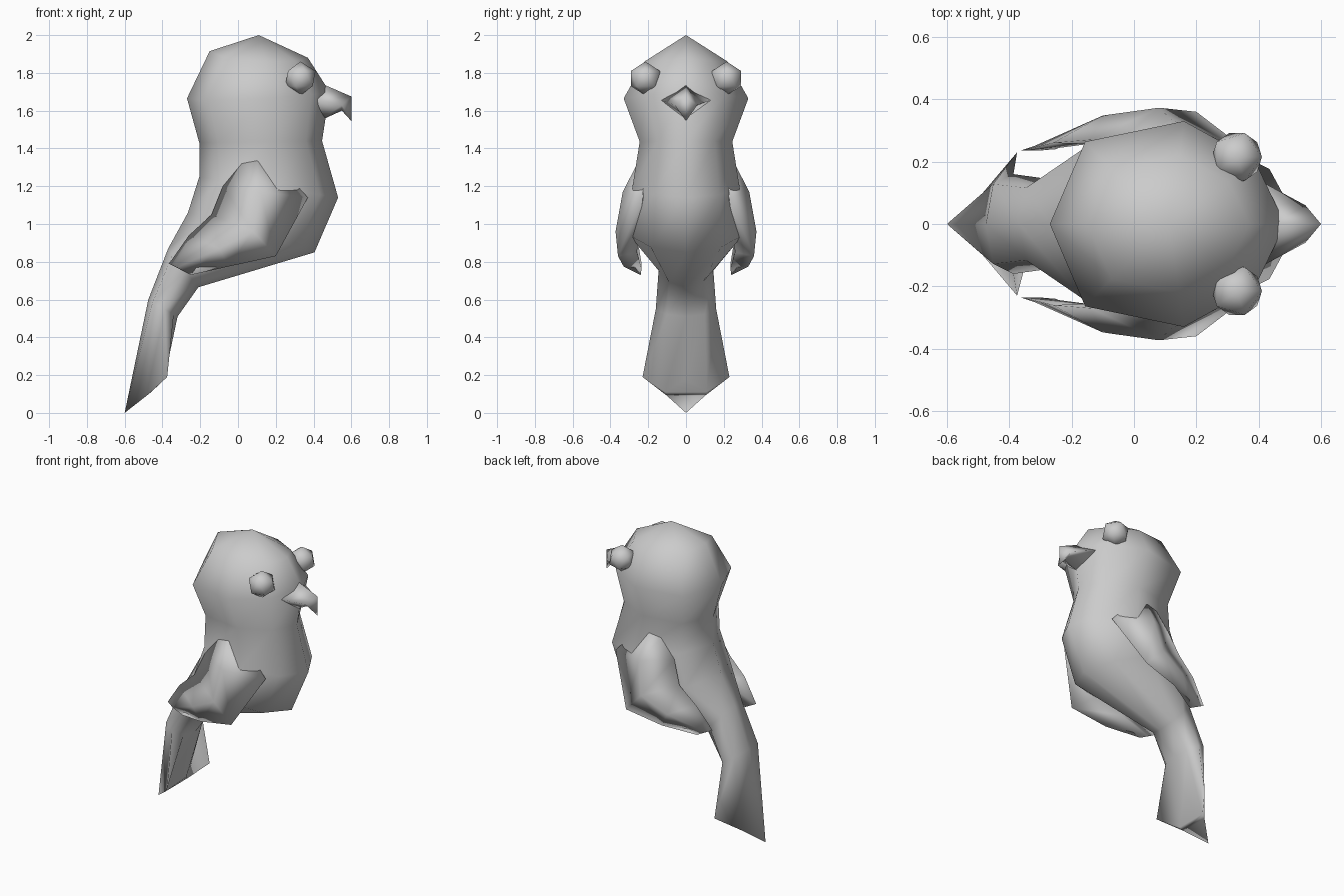
import bpy, bmesh
from mathutils import Vector

if "Cube" in bpy.data.objects:
    bpy.data.objects.remove(bpy.data.objects["Cube"])


def loft(name, rings, tip_start=None, tip_end=None):
    """Skin closed rings of equal length; ends become a point or a flat cap."""
    bm = bmesh.new()
    rows = [[bm.verts.new(p) for p in ring] for ring in rings]
    n = len(rows[0])
    for a, b in zip(rows, rows[1:]):
        for i in range(n):
            j = (i + 1) % n
            bm.faces.new((a[i], a[j], b[j], b[i]))
    for row, tip in ((rows[0], tip_start), (rows[-1], tip_end)):
        if tip:
            v = bm.verts.new(tip)
            for i in range(n):
                bm.faces.new((row[i], row[(i + 1) % n], v))
        else:
            bm.faces.new(row)
    bmesh.ops.recalc_face_normals(bm, faces=bm.faces)
    me = bpy.data.meshes.new(name)
    bm.to_mesh(me)
    bm.free()
    me.shade_smooth()
    ob = bpy.data.objects.new(name, me)
    bpy.context.collection.objects.link(ob)
    return ob


def mirrored(half):
    """Close a half ring (back to front) across y = 0."""
    return half + [(x, -y, z) for x, y, z in half[-2:0:-1]]


def body_ring(xb, zb, xf, zf, w, drop=0):
    half = []
    for t, s in ((0, 0), (.15, .8), (.57, 1), (.87, .62), (1, 0)):
        half.append((xb + (xf - xb) * t, w * s, zb + (zf - zb) * t - drop * s))
    return mirrored(half)


# Body, head and tail in one skin: back point, front point, half width
rings = [body_ring(*r) for r in (
    (-.15, 1.915, .37, 1.88, .22, .035),
    (-.27, 1.665, .485, 1.70, .33, .02),
    (-.205, 1.43, .445, 1.44, .245),
    (-.205, 1.25, .53, 1.14, .285),
    (-.265, 1.06, .405, .85, .30),
    (-.37, .87, -.21, .665, .145),
    (-.475, .60, -.32, .51, .16))]
# Fanned tail end with a pointed rear tip
rings.append(mirrored([(-.60, 0, 0), (-.485, .10, .09), (-.375, .23, .19),
                       (-.46, .11, .11), (-.39, 0, .18)]))
loft("body", rings, tip_start=(.11, 0, 2.0))

# Hooked beak
loft("beak", [
    mirrored([(.45, 0, 1.74), (.42, .13, 1.655), (.44, 0, 1.55)]),
    mirrored([(.60, 0, 1.675), (.55, .06, 1.63), (.55, 0, 1.60)])],
    tip_end=(.60, 0, 1.545))

# Wing sections: trailing edge, outer face, leading edge, inner face
wing = [
    [(.02, .24, 1.32), (.10, .25, 1.335), (.25, .22, 1.27), (.12, .15, 1.28)],
    [(-.08, .24, 1.20), (.12, .335, 1.17), (.37, .23, 1.14), (.12, .20, 1.15)],
    [(-.14, .27, 1.05), (.08, .373, .96), (.20, .36, .83), (.05, .25, .93)],
    [(-.26, .26, .94), (-.10, .348, .87), (-.05, .33, .775), (-.12, .26, .85)],
    [(-.365, .235, .79), (-.32, .25, .77), (-.25, .24, .73), (-.31, .235, .765)]]

for side, label in ((1, "left"), (-1, "right")):
    loft("wing_" + label, [[(x, y * side, z) for x, y, z in r] for r in wing])
    # Eyes
    bpy.ops.mesh.primitive_ico_sphere_add(subdivisions=1, radius=.09,
                                          location=(.33, .215 * side, 1.77))
    eye = bpy.context.object
    eye.name = "eye_" + label
    eye.data.shade_smooth()
